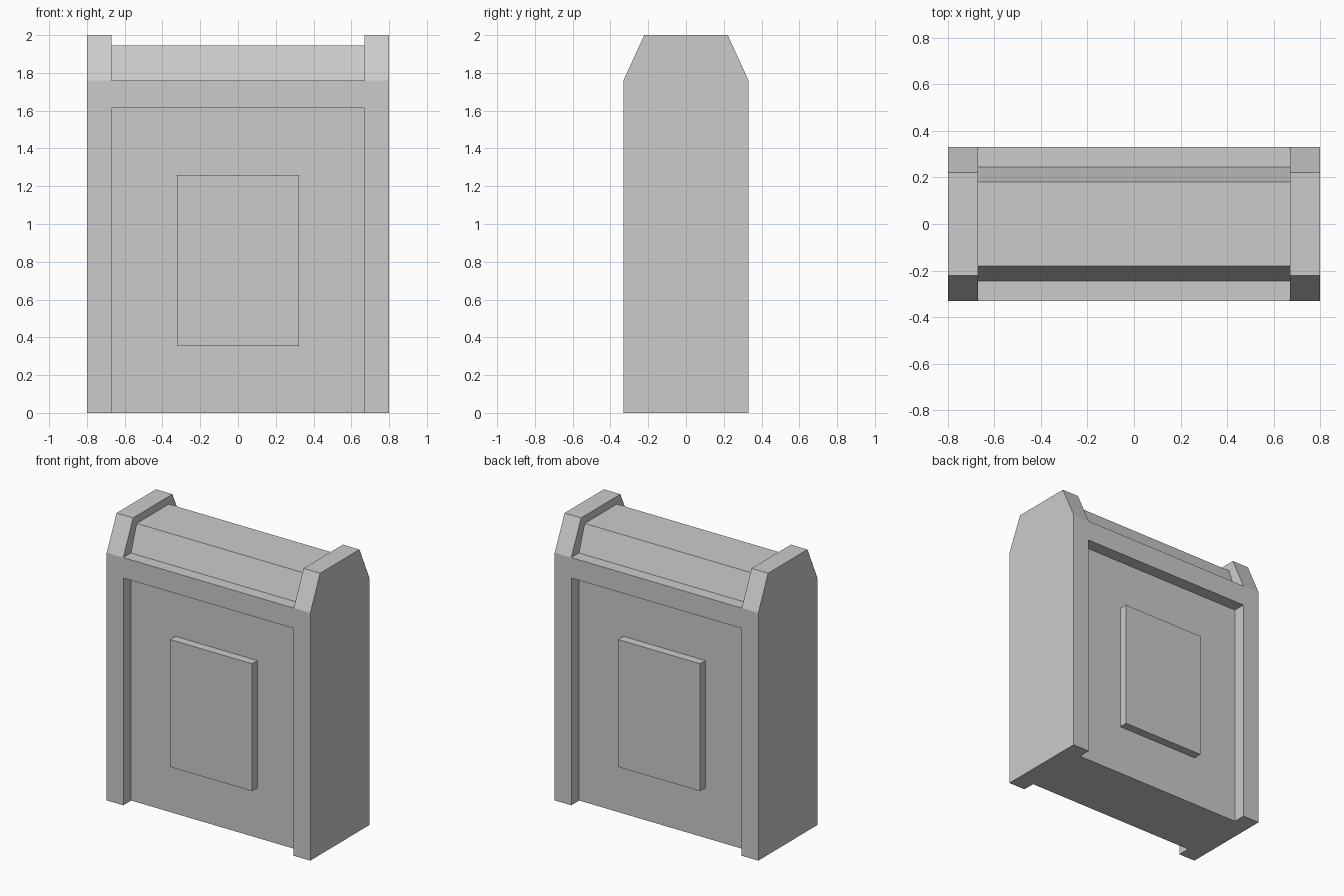
import bpy, bmesh

if "Cube" in bpy.data.objects:
    bpy.data.objects.remove(bpy.data.objects["Cube"])


def extrude_profile(name, half, x0, x1):
    """Extrude a front-to-back symmetric (y, z) half profile along x."""
    profile = half + [(-y, z) for y, z in reversed(half)]
    bm = bmesh.new()
    face = bm.faces.new([bm.verts.new((x0, y, z)) for y, z in profile])
    new = bmesh.ops.extrude_face_region(bm, geom=[face])["geom"]
    verts = [v for v in new if isinstance(v, bmesh.types.BMVert)]
    bmesh.ops.translate(bm, vec=(x1 - x0, 0, 0), verts=verts)
    bmesh.ops.recalc_face_normals(bm, faces=bm.faces)
    mesh = bpy.data.meshes.new(name)
    bm.to_mesh(mesh)
    bm.free()
    obj = bpy.data.objects.new(name, mesh)
    bpy.context.collection.objects.link(obj)
    return obj


def box(name, lo, hi):
    bpy.ops.mesh.primitive_cube_add(size=1, location=[(a + b) / 2 for a, b in zip(lo, hi)])
    obj = bpy.context.object
    obj.name = name
    obj.scale = [b - a for a, b in zip(lo, hi)]
    bpy.ops.object.transform_apply(location=False, rotation=False, scale=True)
    return obj


# Central wall with overhanging lintel and chamfered cap
core = [(0.242, 0), (0.242, 1.615), (0.331, 1.615), (0.331, 1.76),
        (0.245, 1.76), (0.18, 1.945)]
extrude_profile("central_wall", core, -0.67, 0.67)

# End pillars with chamfered tops
pillar = [(0.331, 0), (0.331, 1.76), (0.221, 2.0)]
extrude_profile("left_pillar", pillar, -0.80, -0.67)
extrude_profile("right_pillar", pillar, 0.67, 0.80)

# Raised plaques on the front and back recesses
box("front_plaque", (-0.322, -0.302, 0.355), (0.322, -0.242, 1.26))
box("back_plaque", (-0.322, 0.242, 0.355), (0.322, 0.302, 1.26))
